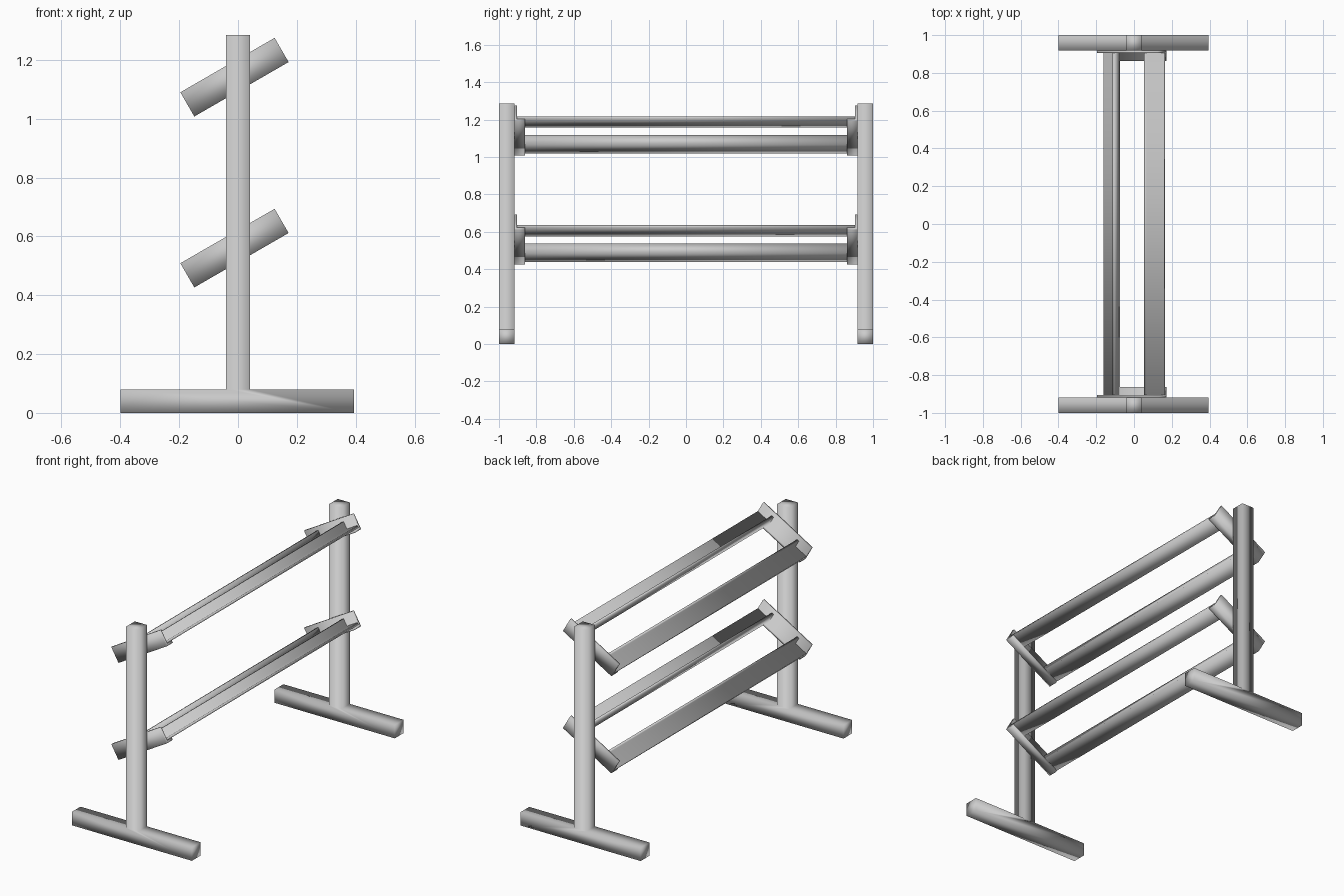
import bpy, bmesh
from math import radians, cos, sin

cube = bpy.data.objects.get("Cube")
if cube:
    bpy.data.objects.remove(cube)

steel = bpy.data.materials.new("grey_steel")
steel.use_nodes = True
GREY = (0.6, 0.6, 0.6, 1)
steel.diffuse_color = GREY
steel.node_tree.nodes["Principled BSDF"].inputs["Base Color"].default_value = GREY

TILT = radians(30)
T = 0.014            # sheet thickness
HALF = 0.185         # half length of a bracket
LOW, HIGH = -0.0475, 0.0475


def prism(name, ring, offset):
    """Extrude a closed ring of 3D points by an offset."""
    bm = bmesh.new()
    face = bm.faces.new([bm.verts.new(p) for p in ring])
    out = bmesh.ops.extrude_face_region(bm, geom=[face])
    verts = [v for v in out["geom"] if isinstance(v, bmesh.types.BMVert)]
    bmesh.ops.translate(bm, verts=verts, vec=offset)
    bmesh.ops.recalc_face_normals(bm, faces=bm.faces)
    for f in bm.faces:
        f.smooth = True
    mesh = bpy.data.meshes.new(name)
    bm.to_mesh(mesh)
    bm.free()
    mesh.materials.append(steel)
    obj = bpy.data.objects.new(name, mesh)
    bpy.context.collection.objects.link(obj)
    return obj


def tilted(s, n, y, height):
    """Point s along and n above the sloping shelf line."""
    return (-0.012 + s * cos(TILT) - n * sin(TILT), y,
            height + s * sin(TILT) + n * cos(TILT))


# Upright and foot as one T shape at each end
tee = [(-0.4, 0), (0.395, 0), (0.395, 0.08), (0.04, 0.08), (0.04, 1.285),
       (-0.04, 1.285), (-0.04, 0.08), (-0.4, 0.08)]
for label, y in (("front", -1), ("back", 0.918)):
    prism(label + "_stand", [(x, y, z) for x, z in tee], (0, 0.082, 0))

along = (2 * HALF * cos(TILT), 0, 2 * HALF * sin(TILT))
for level, height in (("lower", 0.56), ("upper", 1.141)):
    # Sloping angle brackets on the inner faces of the stands
    for label, side in (("front", -1), ("back", 1)):
        ell = [(0.918, LOW), (0.862, LOW), (0.862, LOW + T),
               (0.918 - T, LOW + T), (0.918 - T, HIGH), (0.918, HIGH)]
        prism(f"{level}_{label}_bracket",
              [tilted(-HALF, n, side * y, height) for y, n in ell], along)

    # Long angle rails, lips standing on the inner edges
    base, lip = LOW + T, 0.025
    inner = 0.09
    for label, side in (("low", -1), ("high", 1)):
        ell = [(HALF, base), (inner, base), (inner, lip), (inner + T, lip),
               (inner + T, base + T), (HALF, base + T)]
        prism(f"{level}_{label}_rail",
              [tilted(side * s, n, -0.904, height) for s, n in ell],
              (0, 1.808, 0))
